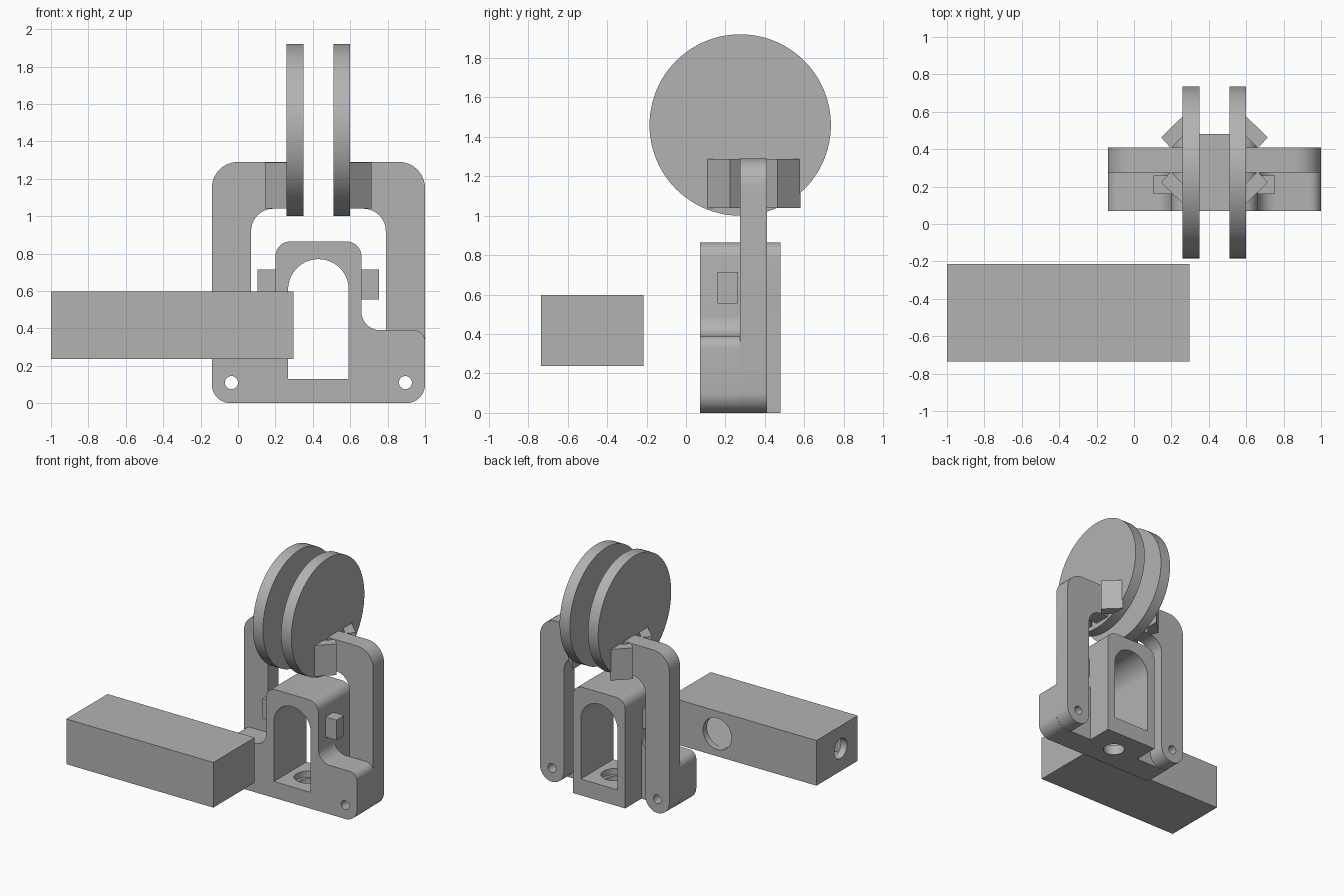
import bpy, bmesh, math
from mathutils import Vector

if "Cube" in bpy.data.objects:
    bpy.data.objects.remove(bpy.data.objects["Cube"])

GREY = (0.45, 0.45, 0.45, 1)
grey = bpy.data.materials.new("plain grey")
grey.use_nodes = True
grey.diffuse_color = GREY
grey.node_tree.nodes["Principled BSDF"].inputs["Base Color"].default_value = GREY

MID = 0.43          # mirror plane of the pulley assembly
FLANGE_BACK = 0.275
LEG_BACK = 0.41


def rounded(corners, steps=10):
    """Outline from (a, b, radius) right-angle corners."""
    out = []
    for i, (a, b, r) in enumerate(corners):
        p = Vector((a, b))
        if r == 0:
            out.append(p)
            continue
        u = (Vector(corners[i - 1][:2]) - p).normalized() * r
        v = (Vector(corners[(i + 1) % len(corners)][:2]) - p).normalized() * r
        for k in range(steps + 1):
            t = math.pi / 2 * k / steps
            out.append(p + u * (1 - math.sin(t)) + v * (1 - math.cos(t)))
    return out


def circle(a, b, r, n=48):
    return [Vector((a + r * math.cos(2 * math.pi * k / n),
                    b + r * math.sin(2 * math.pi * k / n))) for k in range(n)]


def prism(name, outline, axis, lo, hi, mirror=False):
    """Extrude a flat outline along one axis from lo to hi."""
    place = {"x": lambda p, t: (t, p[0], p[1]),
             "y": lambda p, t: (p[0], t, p[1]),
             "z": lambda p, t: (p[0], p[1], t)}[axis]
    bm = bmesh.new()
    face = bm.faces.new([bm.verts.new(place(p, lo)) for p in outline])
    grown = bmesh.ops.extrude_face_region(bm, geom=[face])
    shift = Vector(place((0, 0), hi - lo))
    for v in grown["geom"]:
        if isinstance(v, bmesh.types.BMVert):
            v.co += shift
    if mirror:
        for v in bm.verts:
            v.co.x = 2 * MID - v.co.x
    bmesh.ops.remove_doubles(bm, verts=bm.verts, dist=0.0001)
    bmesh.ops.recalc_face_normals(bm, faces=bm.faces)
    mesh = bpy.data.meshes.new(name)
    bm.to_mesh(mesh)
    bm.free()
    mesh.materials.append(grey)
    obj = bpy.data.objects.new(name, mesh)
    bpy.context.collection.objects.link(obj)
    return obj


def box(name, x0, x1, y0, y1, z0, z1):
    return prism(name, [(x0, y0), (x1, y0), (x1, y1), (x0, y1)], "z", z0, z1)


def activate(obj):
    bpy.ops.object.select_all(action="DESELECT")
    obj.select_set(True)
    bpy.context.view_layer.objects.active = obj


def cut(obj, cutters):
    """Subtract each cutter and discard it."""
    activate(obj)
    for c in cutters:
        c.hide_render = True
        mod = obj.modifiers.new("cut", "BOOLEAN")
        mod.operation = "DIFFERENCE"
        mod.solver = "EXACT"
        mod.object = c
        bpy.ops.object.modifier_apply(modifier=mod.name)
        bpy.data.objects.remove(c)


def pin_hole(x):
    return prism("pin_cutter", circle(x, 0.11, 0.035, 24), "y", -0.1, 0.7)


parts = []

# Body: flange and tower in one outline, trimmed behind the flange
body = prism("body", rounded([
    (-0.14, 0, 0.1), (1, 0, 0.1), (1, 0.39, 0.06), (0.66, 0.39, 0.1),
    (0.66, 0.865, 0.08), (0.2, 0.865, 0.08), (0.2, 0.39, 0.1), (-0.14, 0.39, 0.06)]),
    "y", 0.07, 0.48)
window = rounded([(0.268, 0.13, 0), (0.592, 0.13, 0),
                  (0.592, 0.77, 0.162), (0.268, 0.77, 0.162)], 16)
cut(body, [
    box("trim_left", 0.66, 1.2, FLANGE_BACK, 0.6, -0.1, 0.6),
    box("trim_right", -0.4, 0.2, FLANGE_BACK, 0.6, -0.1, 0.6),
    prism("window_cutter", window, "y", -0.1, 0.7),
    prism("floor_hole", circle(MID, FLANGE_BACK, 0.08), "z", -0.1, 0.2),
    prism("floor_counterbore", circle(MID, FLANGE_BACK, 0.105), "z", 0.08, 0.2),
    pin_hole(-0.035), pin_hole(2 * MID + 0.035)])
parts.append(body)

# Mirrored pairs: legs, discs, struts and stops
leg_outline = rounded([
    (-0.14, 0, 0.105), (0.07, 0, 0.105), (0.07, 1.04, 0.12),
    (0.265, 1.04, 0), (0.265, 1.29, 0), (-0.14, 1.29, 0.14)])
strut = [(0.265, 0.58), (0.145, 0.463), (0.198, 0.405), (0.265, 0.472)]
for side, flip in (("right", False), ("left", True)):
    leg = prism(side + "_leg", leg_outline, "y", FLANGE_BACK, LEG_BACK, flip)
    cut(leg, [pin_hole(2 * MID + 0.035 if flip else -0.035)])
    disc = prism(side + "_disc", circle(0.275, 1.46, 0.46, 96), "x", 0.26, 0.35, flip)
    back = prism(side + "_back_strut", strut, "z", 1.04, 1.288, flip)
    fold = FLANGE_BACK + LEG_BACK
    front = prism(side + "_front_strut", [(x, fold - y) for x, y in strut],
                  "z", 1.04, 1.288, flip)
    stop = prism(side + "_stop", [(0.105, 0.16), (0.205, 0.16),
                                  (0.205, 0.26), (0.105, 0.26)], "z", 0.555, 0.715, flip)
    parts += [leg, disc, back, front, stop]

# Hollow housing with a round port in the back and a smaller one in the end
housing = box("housing", -1, 0.297, -0.735, -0.215, 0.237, 0.597)
cut(housing, [
    box("cavity", -0.945, 0.242, -0.68, -0.265, 0.29, 0.545),
    prism("back_port", circle(-0.125, 0.417, 0.125), "y", -0.4, -0.1),
    prism("end_port", circle(-0.52, 0.417, 0.08), "x", -1.1, -0.8)])
parts.append(housing)

for obj in parts:
    activate(obj)
    bpy.ops.object.shade_smooth_by_angle(angle=math.radians(30))
